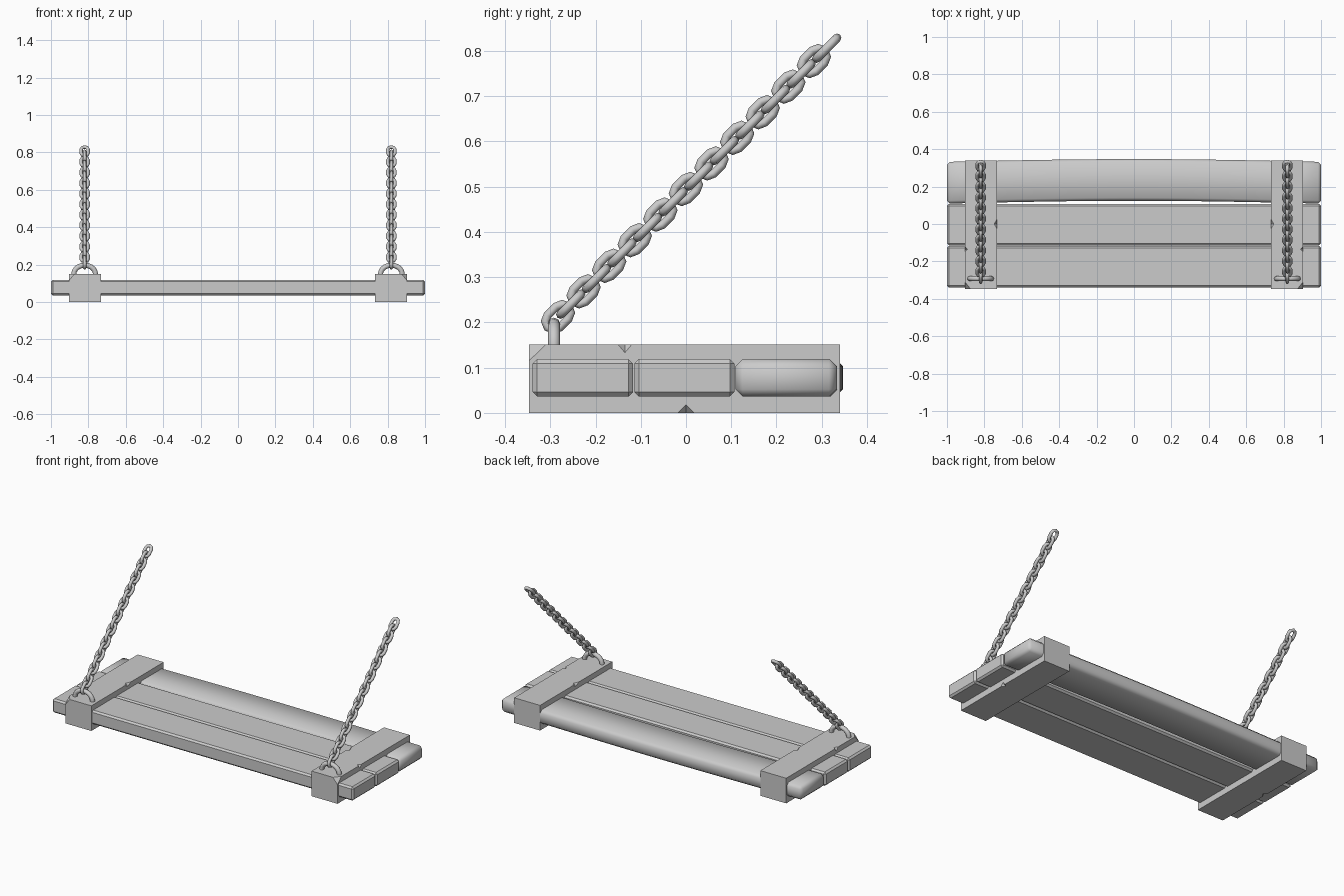
import bpy, bmesh, math
from mathutils import Matrix, Vector

cube = bpy.data.objects.get("Cube")
if cube:
    bpy.data.objects.remove(cube, do_unlink=True)

# One plain grey for wood and metal
grey = bpy.data.materials.new("plain_grey")
grey.use_nodes = True
color = (0.6, 0.6, 0.6, 1)
grey.diffuse_color = color
grey.node_tree.nodes["Principled BSDF"].inputs["Base Color"].default_value = color


def add_object(name, data):
    obj = bpy.data.objects.new(name, data)
    bpy.context.collection.objects.link(obj)
    return obj


def finish(name, bm, smooth=False):
    bmesh.ops.recalc_face_normals(bm, faces=bm.faces)
    for f in bm.faces:
        f.smooth = smooth
    mesh = bpy.data.meshes.new(name)
    bm.to_mesh(mesh)
    bm.free()
    mesh.materials.append(grey)
    return add_object(name, mesh)


def box(lo, hi):
    bm = bmesh.new()
    bmesh.ops.create_cube(bm, size=1)
    lo, hi = Vector(lo), Vector(hi)
    for v in bm.verts:
        v.co = (lo + hi) / 2 + v.co * (hi - lo)
    return bm


def tube_mesh(name, points, radius, closed):
    """Mesh of a round bar swept along a polyline in the local XY plane."""
    curve = bpy.data.curves.new(name, 'CURVE')
    curve.dimensions = '3D'
    curve.bevel_depth = radius
    curve.bevel_resolution = 2
    curve.use_fill_caps = not closed
    spline = curve.splines.new('POLY')
    spline.points.add(len(points) - 1)
    for p, (x, y) in zip(spline.points, points):
        p.co = (x, y, 0, 1)
    spline.use_cyclic_u = closed
    temp = add_object("temp", curve)
    depsgraph = bpy.context.evaluated_depsgraph_get()
    mesh = bpy.data.meshes.new_from_object(temp.evaluated_get(depsgraph))
    bpy.data.objects.remove(temp, do_unlink=True)
    mesh.name = name
    mesh.materials.clear()
    mesh.materials.append(grey)
    for f in mesh.polygons:
        f.use_smooth = True
    return mesh


def frame(origin, x, y, z):
    rot = Matrix((x, y, z)).transposed().to_4x4()
    return Matrix.Translation(origin) @ rot


# Planks; the rear one is bowed and softly shaded
for name, y0, y1, bow in (("front_plank", -0.339, -0.117, 0),
                          ("middle_plank", -0.114, 0.107, 0),
                          ("rear_plank", 0.109, 0.332, 0.015)):
    bm = box((-1, y0, 0.036), (1, y1, 0.119))
    if bow:
        along = [e for e in bm.edges if abs(e.verts[0].co.x - e.verts[1].co.x) > 1]
        bmesh.ops.subdivide_edges(bm, edges=along, cuts=15, use_grid_fill=True)
        for v in bm.verts:
            v.co.y += bow * math.cos(v.co.x * math.pi / 2)
    plank = finish(name, bm, smooth=bool(bow))
    bevel = plank.modifiers.new("chamfer", 'BEVEL')
    bevel.width = 0.016 if bow else 0.01
    bevel.segments = 1
    bevel.limit_method = 'ANGLE'

# Shared metal shapes
arch = [(0.058 * math.cos(a), 0.047 * math.sin(a))
        for a in (math.pi * i / 10 for i in range(11))]
arch = [(0.058, -0.03)] + arch + [(-0.058, -0.03)]
staple_mesh = tube_mesh("staple", arch, 0.0135, False)

loop = []
for end in (0, 1):
    for i in range(5):
        a = math.pi * (end + i / 4) - math.pi / 2
        loop.append((0.0135 * (1 - 2 * end) + 0.019 * math.cos(a), 0.019 * math.sin(a)))
link_mesh = tube_mesh("chain_link", loop, 0.0095, True)

along = Vector((0, 1, 1)).normalized()
across = Vector((0, -1, 1)).normalized()
X, Y, Z = Vector((1, 0, 0)), Vector((0, 1, 0)), Vector((0, 0, 1))
PITCH = 0.08

for side, s in (("left", 1), ("right", -1)):
    cx, inner, outer = s * 0.82, s * 0.732, s * 0.904

    # Cross beam with its outer front corner cut off
    bm = box((min(inner, outer), -0.347, 0), (max(inner, outer), 0.34, 0.151))
    corner = Vector((outer, -0.347, 0.151))
    a, b, c = corner - X * s * 0.03, corner + Y * 0.037, corner - Z * 0.036
    normal = (b - a).cross(c - a)
    if normal.dot(corner - a) < 0:
        normal.negate()
    bmesh.ops.bisect_plane(bm, geom=bm.verts[:] + bm.edges[:] + bm.faces[:],
                           plane_co=a, plane_no=normal, clear_outer=True)
    bmesh.ops.holes_fill(bm, edges=[e for e in bm.edges if e.is_boundary])
    beam = finish(side + "_beam", bm)

    # Small nicks along the beam edges
    for x, y, z, size in ((outer, -0.135, 0.151, (0.015, 0.015, 0.018)),
                          (outer, 0, 0, (0.018, 0.018, 0.018)),
                          (inner, 0, 0.151, (0.015, 0.028, 0.015))):
        bm = bmesh.new()
        for depth in (1, -1):
            bmesh.ops.create_cone(bm, segments=4, radius1=1, radius2=0, depth=1,
                                  matrix=Matrix.Translation((0, 0, depth / 2)) @
                                  Matrix.Diagonal((1, 1, depth, 1)))
        bmesh.ops.remove_doubles(bm, verts=bm.verts, dist=0.001)
        bmesh.ops.transform(bm, verts=bm.verts,
                            matrix=Matrix.Translation((x, y, z)) @ Matrix.Diagonal((*size, 1)))
        cutter = finish(side + "_nick_cutter", bm)
        cutter.hide_render = True
        cutter.hide_set(True)
        cutter.display_type = 'WIRE'
        cut = beam.modifiers.new("nick", 'BOOLEAN')
        cut.operation = 'DIFFERENCE'
        cut.solver = 'EXACT'
        cut.object = cutter

    # Bake the nicks and drop the cutters
    depsgraph = bpy.context.evaluated_depsgraph_get()
    baked = bpy.data.meshes.new_from_object(beam.evaluated_get(depsgraph))
    cutters = [m.object for m in beam.modifiers]
    beam.modifiers.clear()
    beam.data = baked
    for cutter in cutters:
        bpy.data.objects.remove(cutter, do_unlink=True)

    # Staple holding the chain
    staple = add_object(side + "_staple", staple_mesh)
    staple.matrix_world = frame((cx, -0.292, 0.15), X, Z, -Y)

    # Chain of alternating upright and crosswise links
    start = Vector((cx, -0.283, 0.212))
    for name, origin, y, z in (("upright", start, across, X),
                               ("crosswise", start + along * PITCH / 2, X, -across)):
        links = add_object(f"{side}_chain_{name}_links", link_mesh)
        links.matrix_world = frame(origin, along, y, z)
        array = links.modifiers.new("repeat", 'ARRAY')
        array.count = 11
        array.use_relative_offset = False
        array.use_constant_offset = True
        array.constant_offset_displace = (PITCH, 0, 0)
